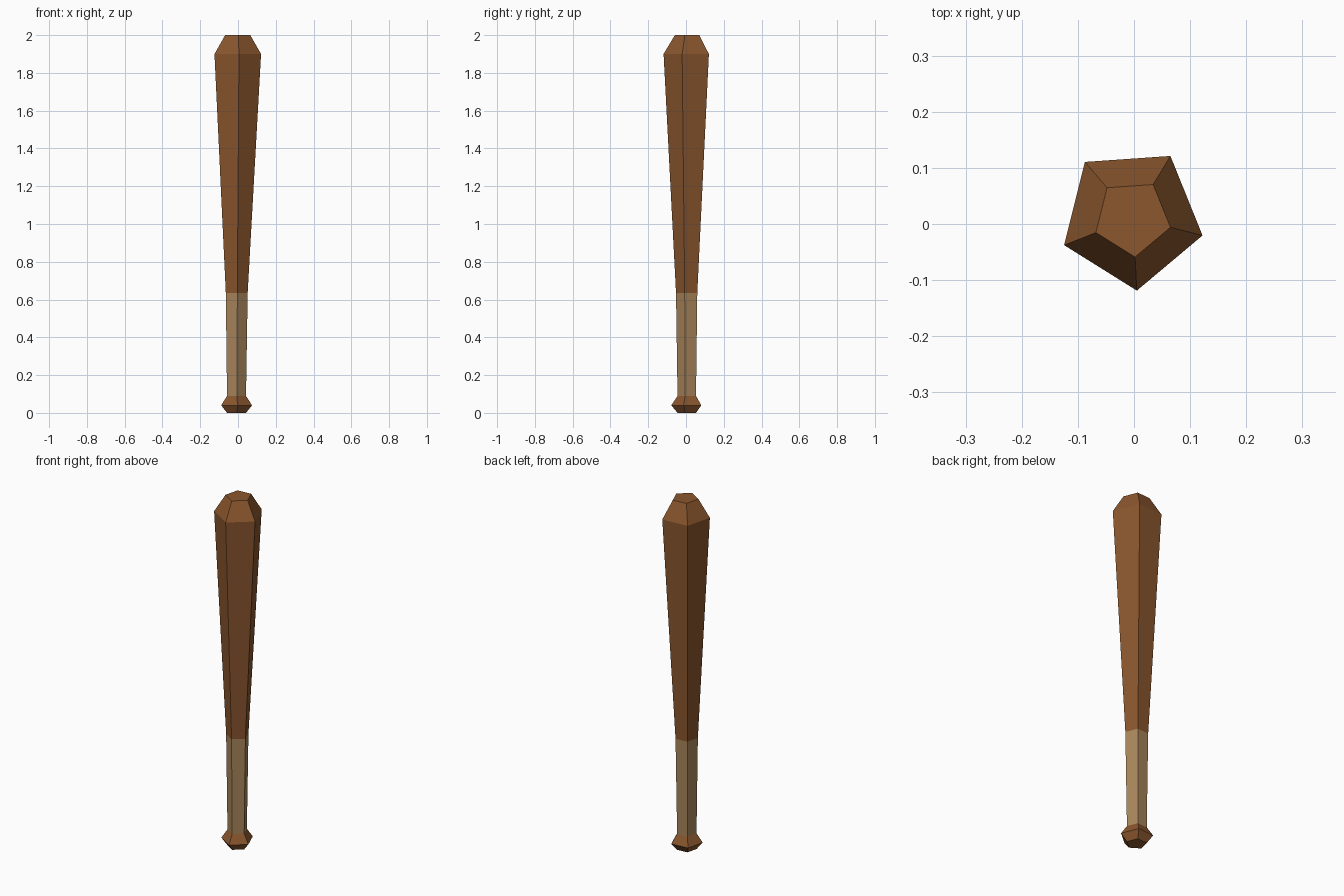
import bpy, bmesh, math

if "Cube" in bpy.data.objects:
    bpy.data.objects.remove(bpy.data.objects["Cube"])

SIDES, TURN = 5, math.radians(58)


def material(name, rgb):
    m = bpy.data.materials.new(name)
    m.diffuse_color = (*rgb, 1)
    m.use_nodes = True
    m.node_tree.nodes["Principled BSDF"].inputs["Base Color"].default_value = m.diffuse_color
    return m


def loft(name, rings, mat, cap_bottom=False, cap_top=False):
    """Skin pentagon rings given as (z, radius, centre x, centre y)."""
    bm = bmesh.new()
    loops = []
    for z, r, cx, cy in rings:
        angles = [TURN + math.tau * i / SIDES for i in range(SIDES)]
        loops.append([bm.verts.new((cx + r * math.cos(a), cy + r * math.sin(a), z)) for a in angles])
    for lo, hi in zip(loops, loops[1:]):
        for i in range(SIDES):
            j = (i + 1) % SIDES
            bm.faces.new((lo[i], lo[j], hi[j], hi[i]))
    if cap_bottom:
        bm.faces.new(loops[0][::-1])
    if cap_top:
        bm.faces.new(loops[-1])
    mesh = bpy.data.meshes.new(name)
    bm.to_mesh(mesh)
    bm.free()
    mesh.materials.append(mat)
    bpy.context.collection.objects.link(bpy.data.objects.new(name, mesh))


wood = material("wood", (0.258, 0.095, 0.027))
wrap = material("grip_wrap", (0.402, 0.242, 0.107))

# Rings shared between neighbouring parts
grip_bottom = (0.09, 0.053, -0.009, 0.008)
grip_top = (0.635, 0.061, -0.008, 0.008)

# Flared knob at the foot
loft("knob", [(0, 0.053, -0.009, 0.008), (0.04, 0.086, -0.009, 0.008), grip_bottom], wood, cap_bottom=True)
# Wrapped handle
loft("grip", [grip_bottom, grip_top], wrap)
# Tapered barrel with bevelled tip
loft("barrel", [grip_top, (1.9, 0.13, -0.004, 0.011), (2.0, 0.07, -0.003, 0.011)], wood, cap_top=True)
